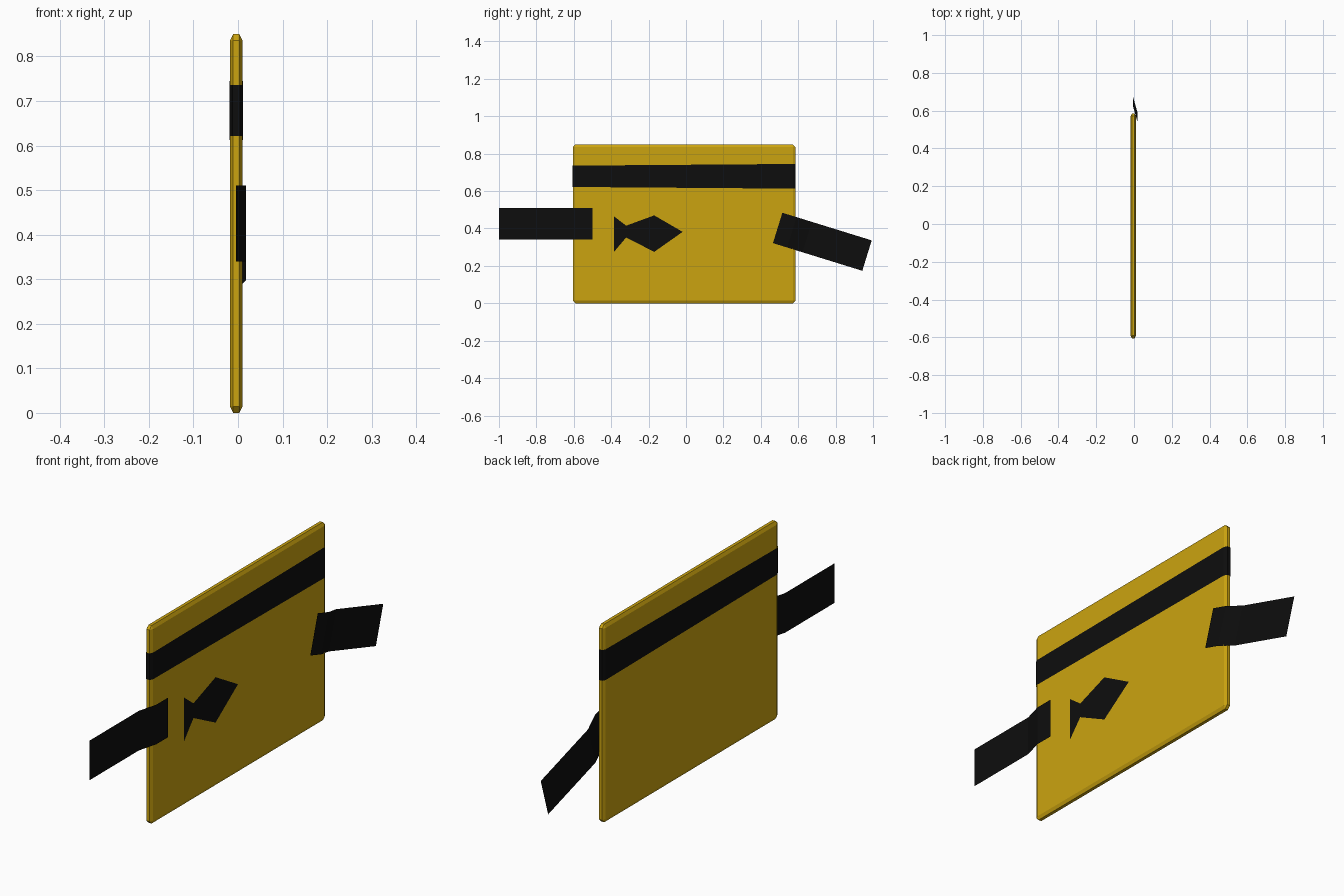
import bpy, bmesh, math
from mathutils import Matrix, Vector

if "Cube" in bpy.data.objects:
    bpy.data.objects.remove(bpy.data.objects["Cube"])


def material(name, rgb):
    m = bpy.data.materials.new(name)
    m.diffuse_color = (*rgb, 1)
    m.use_nodes = True
    m.node_tree.nodes["Principled BSDF"].inputs["Base Color"].default_value = m.diffuse_color
    return m


GOLD = material("mustard", (0.60, 0.37, 0.005))
BLACK = material("black", (0.004, 0.004, 0.004))

CX, CY = -0.004, -0.01            # board centre in plan
HX, HY, H = 0.014, 0.595, 0.85    # half thickness, half width, height
CH = 0.014                        # chamfer (half as deep through the thickness)


def finish(name, bm, mat):
    mesh = bpy.data.meshes.new(name)
    bm.to_mesh(mesh)
    bm.free()
    mesh.materials.append(mat)
    ob = bpy.data.objects.new(name, mesh)
    bpy.context.collection.objects.link(ob)
    return ob


# Main board: chamfered slab, squashed so the chamfer is shallow in x
bm = bmesh.new()
bmesh.ops.create_cube(bm, size=1)
bmesh.ops.scale(bm, vec=(HX * 4, HY * 2, H), verts=bm.verts)
bmesh.ops.bevel(bm, geom=bm.edges[:], offset=CH, segments=1, affect='EDGES')
bmesh.ops.scale(bm, vec=(0.5, 1, 1), verts=bm.verts)
bmesh.ops.translate(bm, vec=(CX, CY, H / 2), verts=bm.verts)
finish("board", bm, GOLD)

# Dark band wrapped around the board, a little taller toward +y
bm = bmesh.new()
hx, hy = HX + 0.001, HY + 0.001
quarter = [(hx, hy - CH), (hx - CH / 2, hy)]
loop = (quarter + [(-x, y) for x, y in reversed(quarter)]
        + [(-x, -y) for x, y in quarter] + [(x, -y) for x, y in reversed(quarter)])
rings = []
for side in (-1, 1):
    rings.append([bm.verts.new((CX + x, CY + y,
                  0.679 + side * (0.0615 + 0.0045 * y / HY))) for x, y in loop])
for i in range(len(loop)):
    j = (i + 1) % len(loop)
    bm.faces.new((rings[0][i], rings[0][j], rings[1][j], rings[1][i]))
finish("band", bm, BLACK)


# Ribbons: thin strips that step inward just past the board's edge
def ribbon(name, start, direction, angle):
    bm = bmesh.new()
    profile = [(0, 0.018), (0.08, 0.018), (0.165, -0.005), (0.5, -0.005)]
    rot = Matrix.Rotation(math.radians(angle), 3, 'X')
    rows = [[bm.verts.new(rot @ Vector((x, direction * d, s * 0.085)) + Vector(start))
             for s in (-1, 1)] for d, x in profile]
    for a, b in zip(rows, rows[1:]):
        f = bm.faces.new((a[0], b[0], b[1], a[1]))
        if direction < 0:
            f.normal_flip()
    finish(name, bm, BLACK)


ribbon("ribbon_front", (0, -0.5, 0.425), -1, 0)
ribbon("ribbon_back", (0, 0.49, 0.403), 1, -17.2)

# Flat fish emblem on the right face
bm = bmesh.new()
fish = [(-0.385, 0.275), (-0.32, 0.352), (-0.17, 0.275), (-0.018, 0.382),
        (-0.17, 0.47), (-0.32, 0.415), (-0.385, 0.465)]
bm.faces.new([bm.verts.new((0.0125, y, z)) for y, z in fish])
finish("fish_shape", bm, BLACK)
